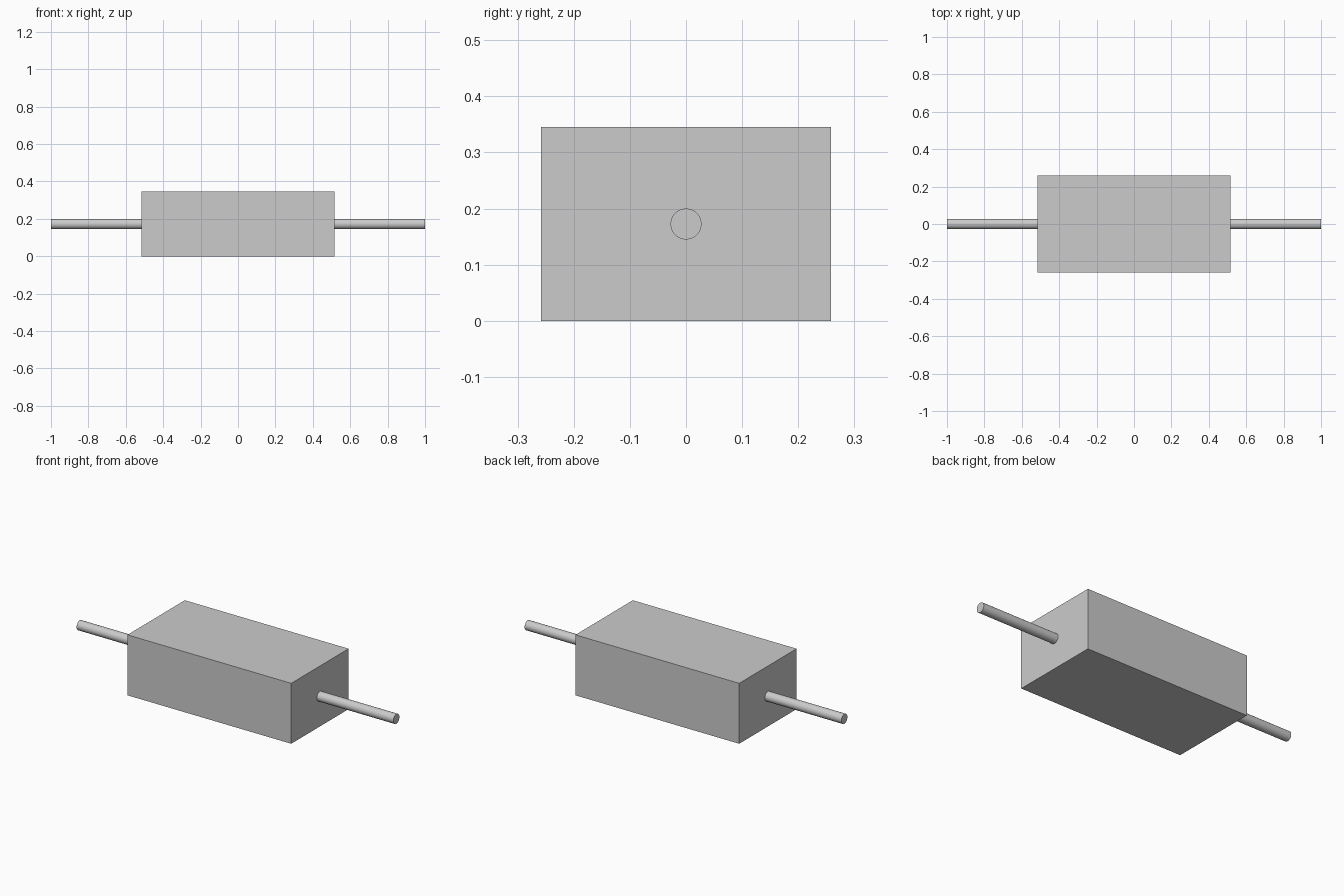
import bpy
import math

cube = bpy.data.objects.get("Cube")
if cube:
    bpy.data.objects.remove(cube, do_unlink=True)

LENGTH, DEPTH, HEIGHT = 1.034, 0.517, 0.345
ROD_RADIUS, ROD_LENGTH = 0.0276, 2.0
CENTRE = (0, 0, HEIGHT / 2)

# Single plain grey
grey = bpy.data.materials.new("light_grey")
grey.use_nodes = True
colour = (0.6, 0.6, 0.6, 1)
grey.diffuse_color = colour
grey.node_tree.nodes["Principled BSDF"].inputs["Base Color"].default_value = colour


def finish(name):
    obj = bpy.context.object
    obj.name = obj.data.name = name
    obj.data.materials.append(grey)
    return obj


# Rectangular body
bpy.ops.mesh.primitive_cube_add(size=1, location=CENTRE)
body = finish("body")
body.scale = (LENGTH, DEPTH, HEIGHT)
bpy.ops.object.transform_apply(location=False, rotation=False, scale=True)

# Round rod running lengthwise through the body
bpy.ops.mesh.primitive_cylinder_add(vertices=32, radius=ROD_RADIUS, depth=ROD_LENGTH,
                                    location=CENTRE, rotation=(0, math.pi / 2, 0))
finish("rod")
bpy.ops.object.shade_smooth_by_angle(angle=math.radians(30))
